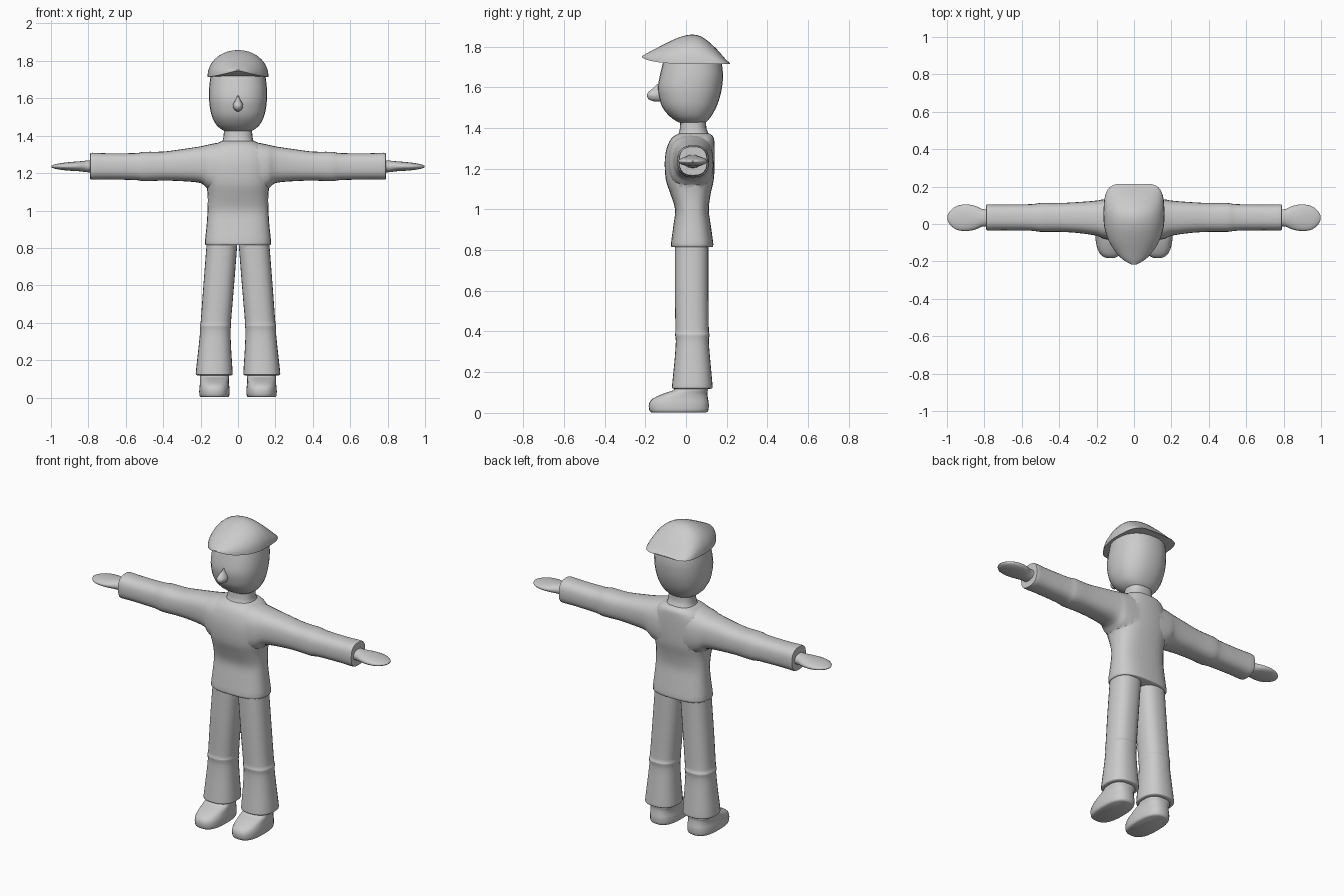
import bpy, bmesh, math
from math import cos, sin, pi


def spline(rows, steps):
    """Catmull-Rom interpolation between the section rows."""
    out = []
    for i in range(len(rows) - 1):
        quad = zip(rows[max(i - 1, 0)], rows[i], rows[i + 1], rows[min(i + 2, len(rows) - 1)])
        quad = list(quad)
        for s in range(steps):
            t = s / steps
            out.append([b + 0.5 * t * (c - a + t * (2*a - 5*b + 4*c - d + t * (3*(b - c) + d - a)))
                        for a, b, c, d in quad])
    out.append(list(rows[-1]))
    return out


def skin(name, rings, mirror=False, angle=50):
    """Bridge rings of points into a closed, smooth shaded object."""
    bm = bmesh.new()
    loops = [[bm.verts.new(p) for p in ring] for ring in rings]
    n = len(loops[0])
    for a, b in zip(loops, loops[1:]):
        for i in range(n):
            j = (i + 1) % n
            bm.faces.new((a[i], a[j], b[j], b[i]))
    bm.faces.new(loops[0])
    bm.faces.new(loops[-1])
    bmesh.ops.recalc_face_normals(bm, faces=bm.faces)
    me = bpy.data.meshes.new(name)
    bm.to_mesh(me)
    bm.free()
    ob = bpy.data.objects.new(name, me)
    bpy.context.collection.objects.link(ob)
    bpy.ops.object.select_all(action='DESELECT')
    bpy.context.view_layer.objects.active = ob
    ob.select_set(True)
    bpy.ops.object.shade_smooth_by_angle(angle=math.radians(angle))
    if mirror:
        ob.modifiers.new("Mirror", 'MIRROR')
    return ob


def loft(name, rows, axis='Z', power=2.4, mirror=False, steps=3, sides=28):
    """Rows are (position, u min, u max, v min, v max) of rounded sections."""
    rings = []
    for t, u0, u1, v0, v1 in spline(rows, steps):
        ring = []
        for k in range(sides):
            a = 2 * pi * k / sides
            c, s = cos(a), sin(a)
            u = (u0 + u1) / 2 + (u1 - u0) / 2 * math.copysign(abs(c) ** (2 / power), c)
            v = (v0 + v1) / 2 + (v1 - v0) / 2 * math.copysign(abs(s) ** (2 / power), s)
            ring.append((u, v, t) if axis == 'Z' else (t, u, v))
        rings.append(ring)
    return skin(name, rings, mirror)


def centred(rows):
    """(z, half width, y min, y max) to full section rows."""
    return [(z, -w, w, a, b) for z, w, a, b in rows]


# Shirt: body united with one yoke that runs through both sleeves
shirt = loft("shirt", centred([
    (0.815, 0.172, -0.07, 0.13), (0.83, 0.177, -0.074, 0.134), (0.92, 0.168, -0.062, 0.122),
    (1.0, 0.163, -0.054, 0.112), (1.08, 0.162, -0.078, 0.122), (1.15, 0.17, -0.1, 0.137),
    (1.25, 0.175, -0.104, 0.141), (1.32, 0.155, -0.088, 0.14), (1.355, 0.12, -0.065, 0.135),
    (1.372, 0.085, -0.035, 0.115)]), power=2.7)
half = [(0.08, -0.09, 0.136, 1.09, 1.365), (0.16, -0.08, 0.132, 1.115, 1.352),
        (0.2, -0.063, 0.125, 1.147, 1.343), (0.3, -0.048, 0.117, 1.157, 1.328),
        (0.4, -0.042, 0.112, 1.16, 1.315), (0.5, -0.042, 0.112, 1.157, 1.314),
        (0.55, -0.036, 0.106, 1.163, 1.307), (0.7, -0.034, 0.104, 1.166, 1.306),
        (0.78, -0.035, 0.105, 1.165, 1.309), (0.79, -0.028, 0.098, 1.172, 1.302)]
sleeves = loft("sleeve_helper", [(-r[0], *r[1:]) for r in reversed(half)] + half, axis='X', power=2.6)
join = shirt.modifiers.new("Sleeves", 'BOOLEAN')
join.operation = 'UNION'
join.solver = 'EXACT'
join.object = sleeves
sleeves.hide_render = True
bpy.context.view_layer.objects.active = shirt
bpy.ops.object.modifier_apply(modifier=join.name)
bpy.data.objects.remove(sleeves)

# Neck
loft("neck", centred([(1.34, 0.105, -0.06, 0.12), (1.37, 0.084, -0.038, 0.112),
                      (1.4, 0.077, -0.03, 0.1), (1.45, 0.075, -0.028, 0.1)]))

# Hands: flat paddles
loft("hand", [
    (0.77, -0.012, 0.078, 1.203, 1.269), (0.81, -0.014, 0.08, 1.205, 1.267),
    (0.85, -0.03, 0.097, 1.21, 1.263), (0.9, -0.038, 0.105, 1.213, 1.259),
    (0.95, -0.03, 0.095, 1.218, 1.253), (0.985, -0.002, 0.068, 1.225, 1.245),
    (0.998, 0.025, 0.042, 1.232, 1.238)], axis='X', power=2.1, mirror=True)

# Trouser legs with knee fold and flared hem
loft("trouser_leg", [
    (0.118, 0.042, 0.212, -0.055, 0.115), (0.122, 0.03, 0.224, -0.068, 0.129),
    (0.14, 0.029, 0.225, -0.068, 0.13), (0.25, 0.036, 0.213, -0.057, 0.12),
    (0.35, 0.04, 0.203, -0.05, 0.112), (0.385, 0.037, 0.204, -0.054, 0.116),
    (0.41, 0.037, 0.199, -0.052, 0.112), (0.6, 0.021, 0.185, -0.055, 0.11),
    (0.83, 0.003, 0.167, -0.055, 0.11)], power=2.4, mirror=True)

# Shoes
loft("shoe", [
    (0.002, 0.055, 0.197, -0.17, 0.1), (0.012, 0.046, 0.206, -0.18, 0.11),
    (0.045, 0.045, 0.207, -0.182, 0.112), (0.07, 0.048, 0.204, -0.163, 0.108),
    (0.095, 0.049, 0.203, -0.11, 0.105), (0.112, 0.048, 0.204, -0.062, 0.107),
    (0.135, 0.05, 0.202, -0.05, 0.105)], power=2.6, mirror=True)

# Head
loft("head", centred([
    (1.42, 0.05, -0.005, 0.075), (1.428, 0.078, -0.038, 0.098), (1.455, 0.113, -0.078, 0.122),
    (1.5, 0.138, -0.115, 0.148), (1.55, 0.15, -0.132, 0.166), (1.6, 0.155, -0.138, 0.177),
    (1.66, 0.154, -0.128, 0.182), (1.725, 0.146, -0.112, 0.175)]), power=2.3)

# Nose: drop shape
loft("nose", centred([
    (1.53, 0.006, -0.155, -0.115), (1.54, 0.02, -0.183, -0.11), (1.56, 0.028, -0.192, -0.11),
    (1.578, 0.021, -0.183, -0.11), (1.595, 0.011, -0.162, -0.115), (1.615, 0.003, -0.143, -0.12)]),
    power=2, sides=16)

# Cap: arched sections from the pointed peak to the blunt back
cap_rows = [  # y, half width, brim z, top z
    (-0.217, 0.012, 1.747, 1.752), (-0.19, 0.06, 1.734, 1.768), (-0.15, 0.098, 1.725, 1.789),
    (-0.09, 0.136, 1.718, 1.82), (-0.02, 0.158, 1.715, 1.85), (0.04, 0.163, 1.715, 1.858),
    (0.09, 0.162, 1.715, 1.84), (0.15, 0.155, 1.715, 1.788), (0.195, 0.132, 1.715, 1.737),
    (0.215, 0.09, 1.715, 1.72)]
cap_rings = []
for y, w, zb, zt in spline(cap_rows, 3):
    cap_rings.append([(w * cos(pi * k / 18), y, zb + (zt - zb) * sin(pi * k / 18) ** 0.95)
                      for k in range(19)])
skin("cap", cap_rings)
